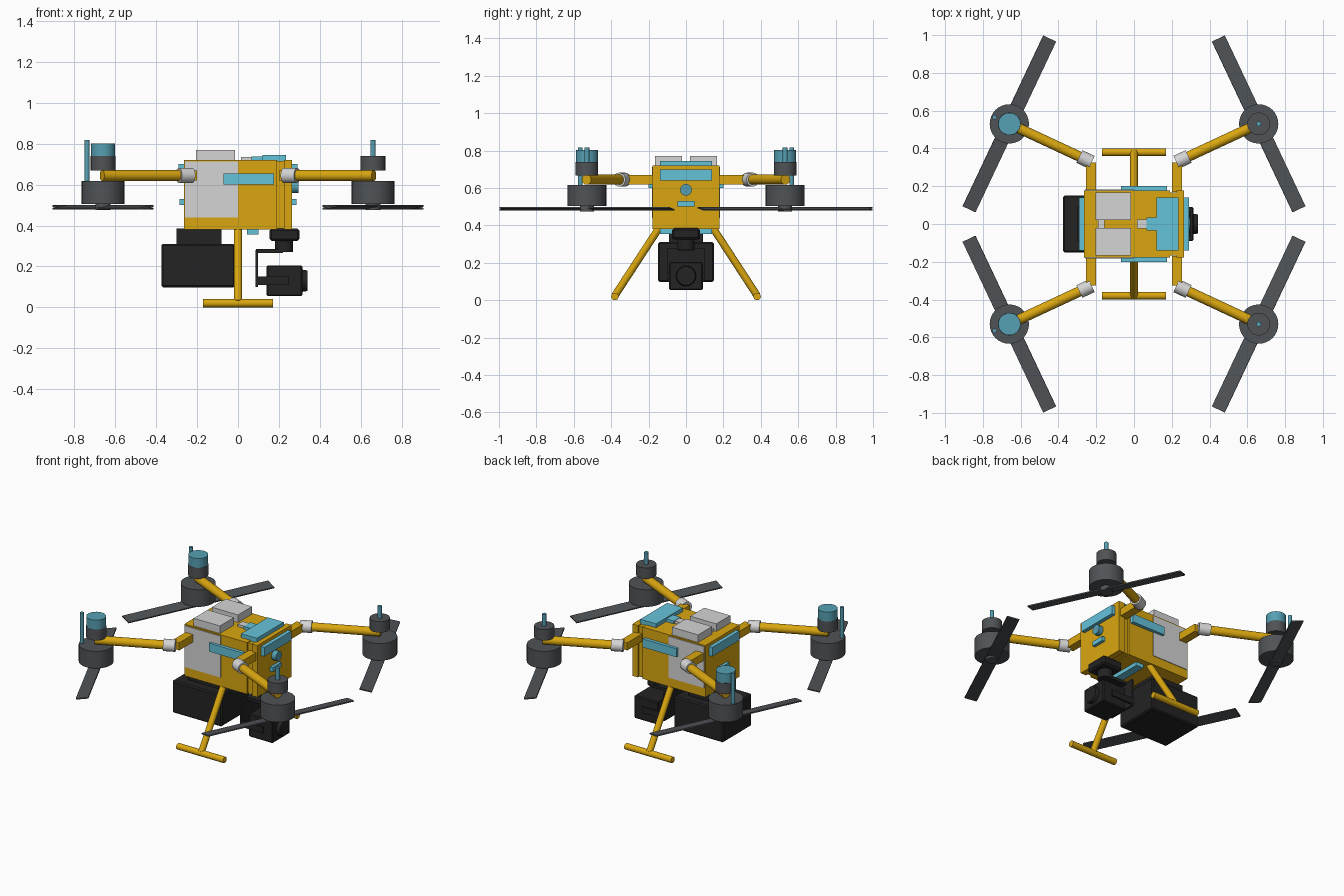
import bpy, math
from mathutils import Vector, Matrix

if "Cube" in bpy.data.objects:
    bpy.data.objects.remove(bpy.data.objects["Cube"])


def material(name, rgb):
    m = bpy.data.materials.new(name)
    m.diffuse_color = (*rgb, 1)
    m.use_nodes = True
    m.node_tree.nodes["Principled BSDF"].inputs["Base Color"].default_value = m.diffuse_color
    return m


GOLD = material("gold", (0.70, 0.385, 0.005))
WHITE = material("light grey", (0.66, 0.66, 0.67))
BLUE = material("light blue", (0.13, 0.54, 0.70))
TEAL = material("teal", (0.093, 0.35, 0.45))
GREY = material("dark grey", (0.08, 0.087, 0.095))
BLACK = material("black", (0.017, 0.017, 0.017))


def box(name, mat, x, y, z, bevel=0.0):
    """Box from (min, max) pairs on each axis."""
    bpy.ops.mesh.primitive_cube_add(size=1)
    o = bpy.context.object
    o.name = name
    o.data.transform(Matrix.Diagonal((x[1] - x[0], y[1] - y[0], z[1] - z[0], 1)))
    o.location = (sum(x) / 2, sum(y) / 2, sum(z) / 2)
    o.data.materials.append(mat)
    if bevel:
        b = o.modifiers.new("bevel", 'BEVEL')
        b.width, b.segments = bevel, 1
    return o


def rod(name, mat, a, b, r, r2=None, sides=32):
    """Cylinder or cone between two points."""
    a, b = Vector(a), Vector(b)
    d = b - a
    bpy.ops.mesh.primitive_cone_add(vertices=sides, radius1=r, radius2=r if r2 is None else r2,
                                    depth=d.length, location=(a + b) / 2)
    o = bpy.context.object
    o.name = name
    o.rotation_euler = d.to_track_quat('Z', 'Y').to_euler()
    o.data.materials.append(mat)
    bpy.ops.object.shade_smooth_by_angle(angle=math.radians(35))
    return o


# Body shell: main block, recessed seam and nose block
box("body", GOLD, (-0.265, 0.19), (-0.178, 0.178), (0.38, 0.72))
box("body_seam", GOLD, (0.185, 0.23), (-0.168, 0.168), (0.385, 0.715))
box("body_nose", GOLD, (0.225, 0.265), (-0.178, 0.178), (0.38, 0.72))
for s, side in ((-1, "front"), (1, "back")):
    ys = sorted((s * 0.17, s * 0.182))
    box("side_panel_" + side, WHITE, (-0.26, 0.0), ys, (0.44, 0.712))
    box("side_band_" + side, BLUE, (-0.07, 0.175), sorted((s * 0.17, s * 0.20)), (0.60, 0.655))
    box("top_pack_" + side, WHITE, (-0.205, -0.015), sorted((s * 0.022, s * 0.167)), (0.71, 0.77))

# Top, end and bottom fittings
box("top_latch_rear", WHITE, (-0.19, -0.155), (-0.02, 0.02), (0.71, 0.735))
box("top_latch", WHITE, (0.015, 0.065), (-0.025, 0.025), (0.71, 0.735))
box("top_tab", BLUE, (0.065, 0.125), (-0.035, 0.035), (0.71, 0.738))
box("top_plate", BLUE, (0.12, 0.235), (-0.14, 0.14), (0.71, 0.745))
box("bottom_plate", BLUE, (0.045, 0.10), (-0.14, 0.14), (0.355, 0.385))
for s, end in ((1, "nose"), (-1, "tail")):
    box(end + "_band", BLUE, sorted((s * 0.25, s * 0.29)), (-0.14, 0.14), (0.64, 0.70))
    box(end + "_slot", BLUE, sorted((s * 0.25, s * 0.285)), (-0.045, 0.045), (0.50, 0.53))
rod("nose_button", TEAL, (0.25, 0, 0.59), (0.297, 0, 0.59), 0.031)

# Four arms with motors and propellers
for sx in (-1, 1):
    for sy in (-1, 1):
        tag = ("_left" if sx < 0 else "_right") + ("_front" if sy < 0 else "_back")

        def P(x, y, z):
            return Vector((sx * x, sy * y, z))

        box("arm_stub" + tag, GOLD, sorted((sx * 0.20, sx * 0.255)),
            sorted((sy * 0.17, sy * 0.325)), (0.62, 0.67))
        root, tip = P(0.235, 0.332, 0.645), P(0.66, 0.53, 0.645)
        d = (tip - root).normalized()
        rod("arm" + tag, GOLD, root, tip + d * 0.005, 0.027)
        rod("arm_joint" + tag, WHITE, root - d * 0.012, root + d * 0.06, 0.037)
        rod("motor" + tag, GREY, P(0.66, 0.53, 0.505), P(0.66, 0.53, 0.617), 0.104)
        rod("motor_top" + tag, GREY, P(0.66, 0.53, 0.668), P(0.66, 0.53, 0.74), 0.06)
        rod("propeller_hub" + tag, GREY, P(0.66, 0.53, 0.475), P(0.66, 0.53, 0.51), 0.037)
        if sx < 0:
            rod("motor_cap" + tag, TEAL, P(0.66, 0.53, 0.74), P(0.66, 0.53, 0.802), 0.059)
            rod("antenna" + tag, TEAL, P(0.738, 0.565, 0.61), P(0.738, 0.565, 0.817), 0.012, sides=12)
        else:
            rod("antenna" + tag, TEAL, P(0.66, 0.53, 0.735), P(0.66, 0.53, 0.817), 0.013, sides=12)
        # Slightly pitched flat blade
        blade = box("propeller" + tag, GREY, (-0.5, 0.5), (-0.038, 0.038), (-0.004, 0.004))
        blade.location = P(0.66, 0.53, 0.489)
        ang = math.atan2(sy * 0.904, -sx * 0.427)
        blade.rotation_euler = (math.radians(10), 0, ang)

# Landing legs and skids
for s, side in ((-1, "front"), (1, "back")):
    rod("leg_" + side, GOLD, (0, s * 0.145, 0.385), (0, s * 0.38, 0.025), 0.02)
    rod("skid_" + side, GOLD, (-0.17, s * 0.38, 0.02), (0.17, s * 0.38, 0.02), 0.02)

# Battery pack under the tail
box("battery", BLACK, (-0.375, -0.015), (-0.15, 0.15), (0.098, 0.31), 0.008)
box("battery_mount", BLACK, (-0.30, -0.08), (-0.09, 0.09), (0.30, 0.385))

# Gimbal and camera under the nose
box("gimbal_mount", BLACK, (0.155, 0.30), (-0.075, 0.075), (0.325, 0.385), 0.01)
rod("gimbal_pivot", BLACK, (0.225, 0, 0.27), (0.225, 0, 0.33), 0.045)
box("gimbal_top_arm", BLACK, (0.088, 0.22), (-0.045, 0.045), (0.265, 0.285))
box("gimbal_plate", BLACK, (0.086, 0.098), (-0.10, 0.10), (0.10, 0.28))
for s, side in ((-1, "front"), (1, "back")):
    box("gimbal_side_arm_" + side, BLACK, (0.09, 0.25),
        sorted((s * 0.085, s * 0.10)), (0.11, 0.15))
box("camera", BLACK, (0.14, 0.315), (-0.09, 0.09), (0.055, 0.205), 0.006)
rod("camera_lens", BLACK, (0.31, 0, 0.13), (0.34, 0, 0.13), 0.055, 0.05)
